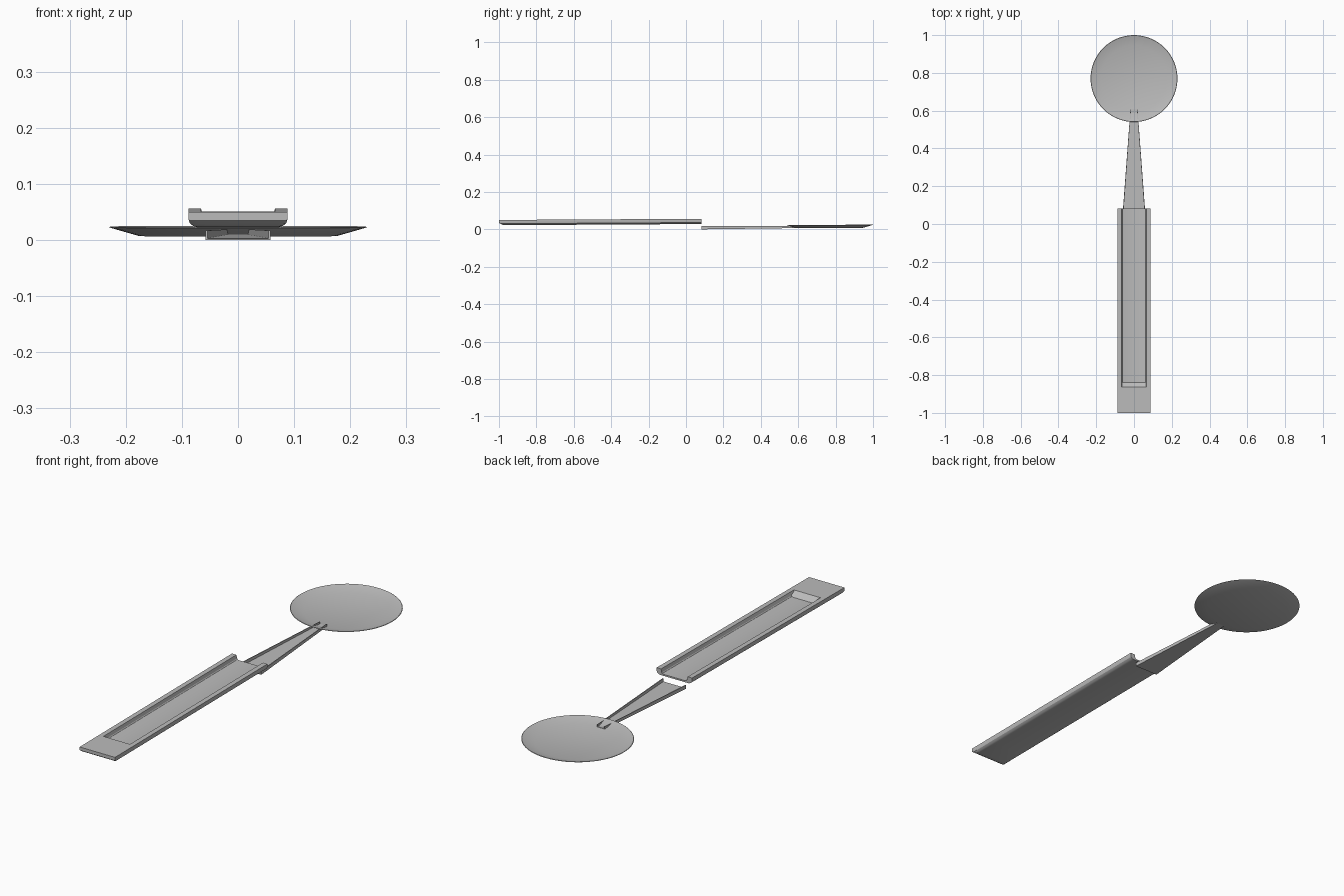
import bpy, bmesh, math

cube = bpy.data.objects.get("Cube")
if cube:
    bpy.data.objects.remove(cube, do_unlink=True)

grey = bpy.data.materials.new("plain grey")
grey.use_nodes = True
COLOUR = (0.5, 0.5, 0.5, 1)
grey.diffuse_color = COLOUR
grey.node_tree.nodes["Principled BSDF"].inputs["Base Color"].default_value = COLOUR


def loft(name, sections, closed=False):
    """Bridge matching rings of points; cap the ends unless the rings form a loop."""
    bm = bmesh.new()
    rings = [[bm.verts.new(p) for p in ring] for ring in sections]
    pairs = list(zip(rings, rings[1:]))
    if closed:
        pairs.append((rings[-1], rings[0]))
    for a, b in pairs:
        for i in range(len(a)):
            j = (i + 1) % len(a)
            bm.faces.new((a[i], a[j], b[j], b[i]))
    if not closed:
        bm.faces.new(rings[0])
        bm.faces.new(rings[-1])
    bmesh.ops.recalc_face_normals(bm, faces=bm.faces)
    mesh = bpy.data.meshes.new(name)
    bm.to_mesh(mesh)
    bm.free()
    mesh.materials.append(grey)
    obj = bpy.data.objects.new(name, mesh)
    bpy.context.collection.objects.link(obj)
    bpy.ops.object.select_all(action='DESELECT')
    obj.select_set(True)
    bpy.context.view_layer.objects.active = obj
    bpy.ops.object.shade_smooth_by_angle(angle=math.radians(25))
    return obj


def mirrored(half, y):
    """Turn a right-hand outline of (x, z) into a full ring at y."""
    return [(x, y, z) for x, z in half] + [(-x, y, z) for x, z in reversed(half)]


# Handle: long tray with rounded underside, solid front end, open back
THICK = 0.028


def tray_section(y, lift, hollow):
    base = 0.022 + 0.006 * (y + 1)
    outer = [(0.072, 0), (0.080, 0.003), (0.086, 0.008), (0.088, 0.014), (0.088, THICK)]
    outer = [(x, max(z, lift)) if z < 0.014 else (x, z) for x, z in outer]
    inner = [(0.066, THICK), (0.063, 0.013), (0.060, 0.009), (0.054, 0.007)]
    if not hollow:
        inner = [(x, THICK) for x, z in inner]
    return mirrored([(x, base + z) for x, z in outer + inner], y)


loft("handle_tray", [
    tray_section(-1.0, 0.013, False),
    tray_section(-0.99, 0.006, False),
    tray_section(-0.98, 0.002, False),
    tray_section(-0.965, 0, False),
    tray_section(-0.862, 0, False),
    tray_section(-0.838, 0, True),
    tray_section(0.083, 0, True),
])


# Neck: tapered open channel joining the disc
def neck_section(y, half, bottom, top, wall):
    floor = bottom + 0.003
    return mirrored([(half, bottom), (half, top),
                     (half - wall, top), (half - wall, floor)], y)


loft("neck_channel", [neck_section(0.083, 0.058, 0, 0.017, 0.004),
                      neck_section(0.605, 0.019, 0.007, 0.019, 0.003)])

# Disc: shallow dish with a flat floor and flared rim, tilted very slightly
CENTRE, SIDES = 0.77, 64


def disc_ring(radius, z):
    ring = []
    for i in range(SIDES):
        a = math.tau * i / SIDES
        y = radius * math.sin(a)
        ring.append((radius * math.cos(a), CENTRE + y, z + 0.006 * y))
    return ring


loft("disc_dish", [disc_ring(0.176, 0.0070), disc_ring(0.23, 0.0225),
                   disc_ring(0.228, 0.0240), disc_ring(0.175, 0.0090)])
